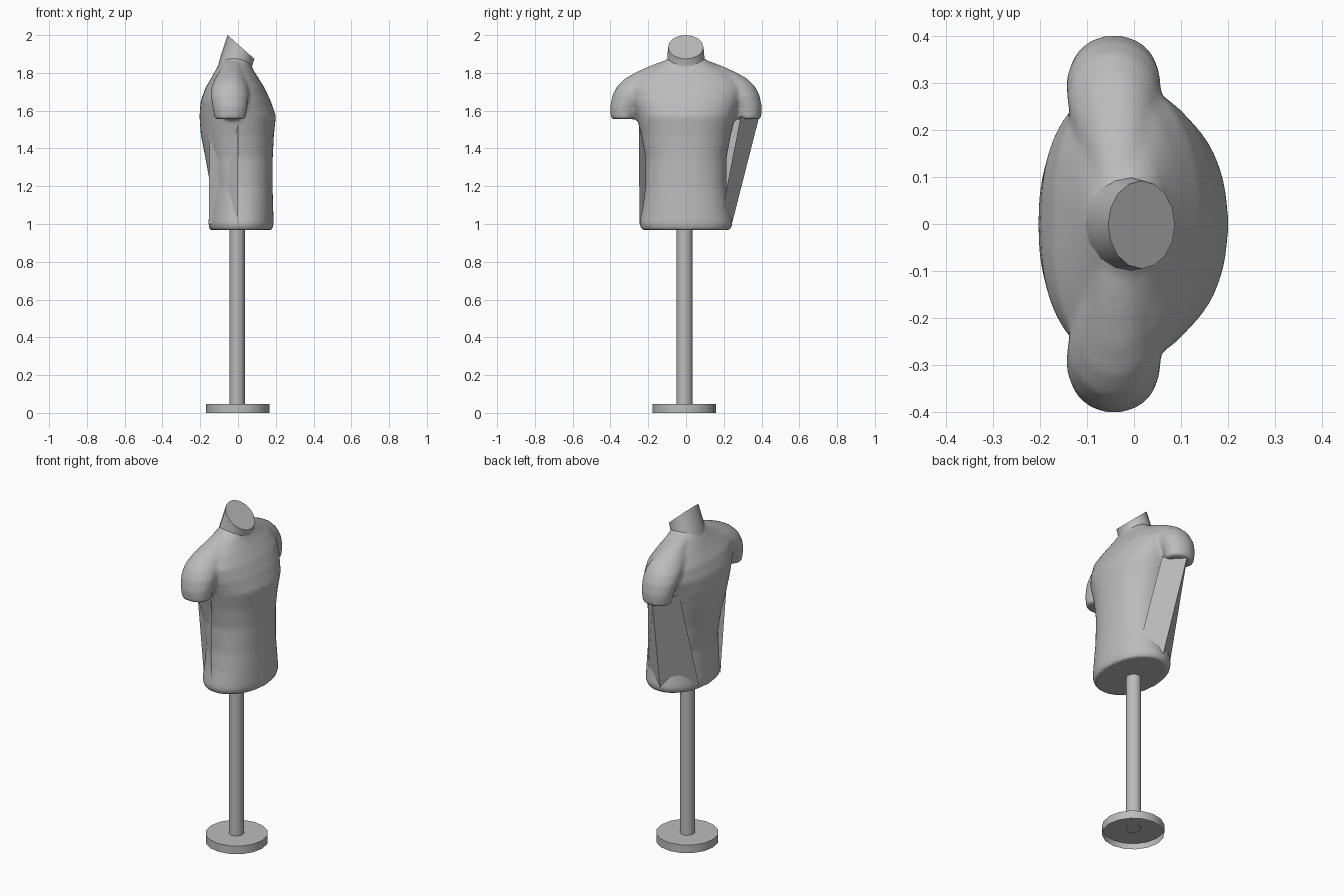
import bpy, bmesh, math
from mathutils import Vector

old = bpy.data.objects.get("Cube")
if old:
    bpy.data.objects.remove(old)

# Single plain grey
grey = bpy.data.materials.new("matte_grey")
grey.use_nodes = True
colour = (0.5, 0.5, 0.5, 1)
grey.diffuse_color = colour
grey.node_tree.nodes["Principled BSDF"].inputs["Base Color"].default_value = colour


def ring(x_back, x_front, y_min, y_max, z, back=2.0, front=2.0, sides=48, tilt=0.0):
    """Rounded outline with its own squareness at back and front;
    tilt lifts the back and lowers the front."""
    cx, hx = (x_back + x_front) / 2, (x_front - x_back) / 2
    cy, hy = (y_min + y_max) / 2, (y_max - y_min) / 2
    points = []
    for i in range(sides):
        a = math.tau * i / sides
        c, s = math.cos(a), math.sin(a)
        power = front if c > 0 else back
        px = math.copysign(abs(c) ** (2 / power), c)
        py = math.copysign(abs(s) ** (2 / power), s)
        points.append(Vector((cx + hx * px, cy + hy * py, z - tilt * px)))
    return points


def loft(bm, rings):
    """Skin a stack of rings and close both ends."""
    loops = [[bm.verts.new(p) for p in r] for r in rings]
    for low, high in zip(loops, loops[1:]):
        for i in range(len(low)):
            j = (i + 1) % len(low)
            bm.faces.new((low[i], low[j], high[j], high[i]))
    bottom = bm.faces.new(loops[0][::-1])
    bm.faces.new(loops[-1])
    return bottom


def finish(name, bm):
    bmesh.ops.recalc_face_normals(bm, faces=bm.faces)
    mesh = bpy.data.meshes.new(name)
    bm.to_mesh(mesh)
    bm.free()
    mesh.materials.append(grey)
    obj = bpy.data.objects.new(name, mesh)
    bpy.context.collection.objects.link(obj)
    return obj


def panels(name, corners):
    """Thin flat panels, each given by its corner points."""
    bm = bmesh.new()
    for face in corners:
        bm.faces.new([bm.verts.new(p) for p in face])
    bmesh.ops.remove_doubles(bm, verts=bm.verts, dist=0.001)
    finish(name, bm)


def smooth(obj, degrees):
    bpy.ops.object.select_all(action="DESELECT")
    obj.select_set(True)
    bpy.context.view_layer.objects.active = obj
    bpy.ops.object.shade_smooth_by_angle(angle=math.radians(degrees))


# Torso outline: height, back, front, half width, squareness of back and front
torso_rows = [
    (0.968, -0.15, 0.18, 0.235, 2.1, 2.1),
    (1.0, -0.157, 0.189, 0.247, 2.1, 2.1),
    (1.1, -0.15, 0.186, 0.228, 2.1, 2.2),
    (1.2, -0.146, 0.183, 0.215, 2.1, 2.2),
    (1.35, -0.173, 0.184, 0.215, 2.1, 2.2),
    (1.47, -0.197, 0.19, 0.237, 2.2, 2.2),
    (1.57, -0.204, 0.201, 0.262, 2.4, 2.2),
    (1.65, -0.198, 0.174, 0.29, 2.5, 2.2),
    (1.72, -0.173, 0.141, 0.3, 2.5, 2.2),
    (1.78, -0.137, 0.104, 0.265, 2.2, 2),
    (1.825, -0.113, 0.076, 0.19, 2, 2),
    (1.86, -0.095, 0.064, 0.12, 2, 2),
    (1.89, -0.07, 0.05, 0.08, 2, 2),
]
# Upper arm outline: height, back, front, inner and outer reach
arm_rows = [
    (1.555, -0.123, 0.04, 0.262, 0.398),
    (1.62, -0.135, 0.05, 0.245, 0.402),
    (1.68, -0.145, 0.058, 0.2, 0.39),
    (1.73, -0.14, 0.053, 0.15, 0.365),
    (1.77, -0.122, 0.042, 0.1, 0.323),
    (1.805, -0.1, 0.03, 0.08, 0.262),
    (1.835, -0.085, 0.02, 0.05, 0.195),
    (1.86, -0.07, 0.01, 0.03, 0.13),
]

bm = bmesh.new()
loft(bm, [ring(b, f, -w, w, z, p, q) for z, b, f, w, p, q in torso_rows])
for side in (-1, 1):
    loft(bm, [ring(b, f, *sorted((side * i, side * o)), z)
              for z, b, f, i, o in arm_rows])
torso = finish("torso", bm)
remesh = torso.modifiers.new("blend", "REMESH")
remesh.mode = "VOXEL"
remesh.voxel_size = 0.01
remesh.use_smooth_shade = True
relax = torso.modifiers.new("relax", "SMOOTH")
relax.factor = 0.5
relax.iterations = 10

# Neck with a slanted cut
bm = bmesh.new()
loft(bm, [
    ring(-0.11, 0.075, -0.12, 0.12, 1.8, sides=16, tilt=0.02),
    ring(-0.092, 0.073, -0.1, 0.1, 1.86, sides=16, tilt=0.03),
    ring(-0.055, 0.087, -0.095, 0.092, 1.937, sides=16, tilt=0.063),
])
smooth(finish("neck", bm), 40)

# Cloth tent from one arm down to the hem
arm_tip, hem_ridge = (-0.05, 0.388, 1.57), (0.0, 0.243, 1.0)
panels("arm_web", [
    (arm_tip, hem_ridge, (0.125, 0.178, 1.0), (0.045, 0.29, 1.57)),
    (arm_tip, (-0.12, 0.235, 1.58), (-0.155, 0.1, 1.0), hem_ridge),
])

# Flat cloth panel on the other flank
panels("flank_panel", [
    ((0.0, -0.25, 1.54), (-0.15, -0.17, 1.52), (-0.155, -0.1, 1.0), (0.0, -0.246, 1.0)),
])

# Stand pole
bm = bmesh.new()
loft(bm, [ring(-0.044, 0.036, -0.05, 0.034, z, sides=16) for z in (0.03, 1.0)])
smooth(finish("stand_pole", bm), 40)

# Round foot, hollow underneath
bm = bmesh.new()
under = loft(bm, [ring(-0.17, 0.166, -0.178, 0.16, z, sides=16) for z in (0, 0.048)])
bmesh.ops.inset_region(bm, faces=[under], thickness=0.03)
bmesh.ops.translate(bm, vec=(0, 0, 0.035), verts=list(under.verts))
smooth(finish("stand_foot", bm), 30)
